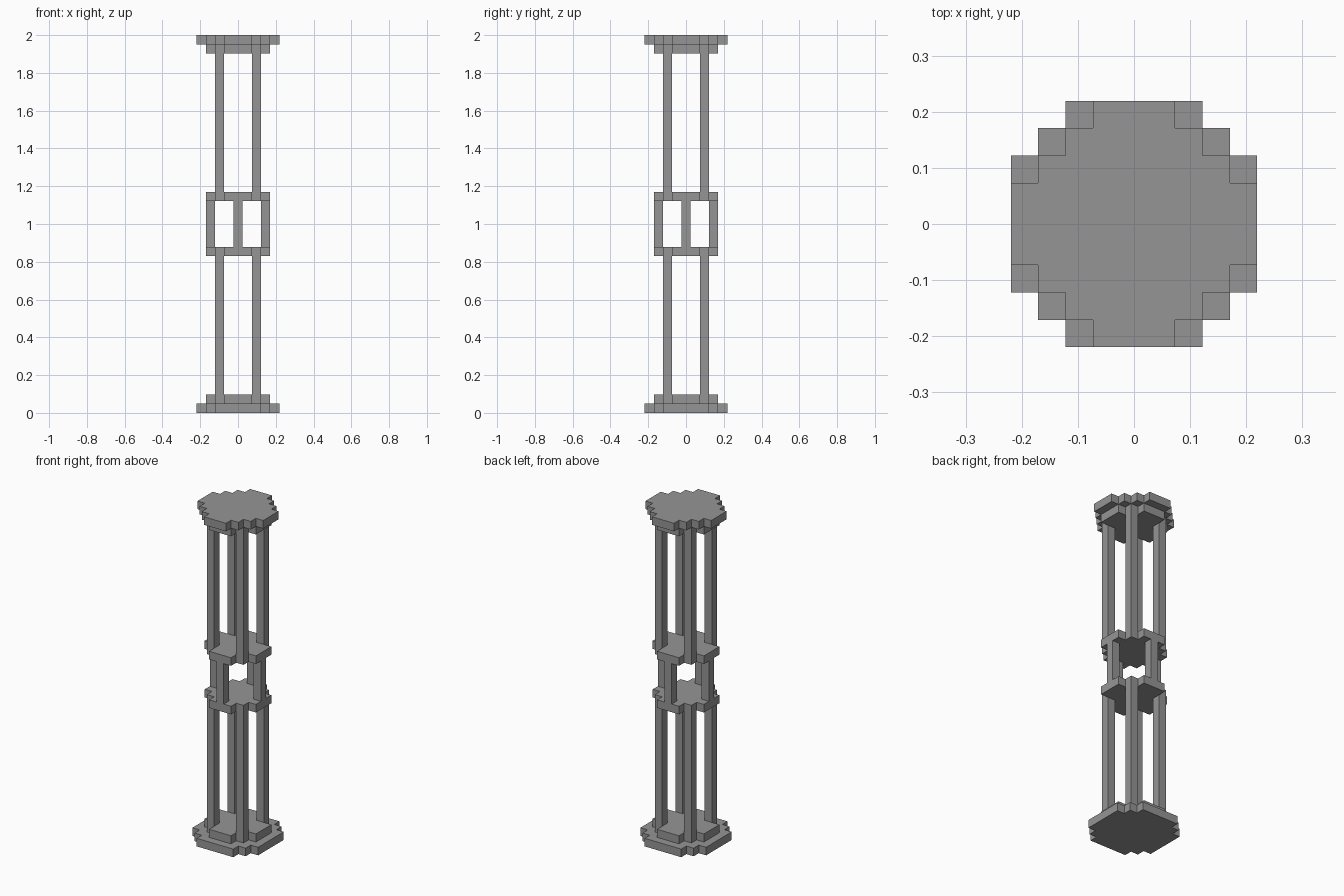
import bpy, bmesh

if "Cube" in bpy.data.objects:
    bpy.data.objects.remove(bpy.data.objects["Cube"])

U = 2 / 41  # one block; the model is 41 blocks tall

# Dark grey for every part
grey = bpy.data.materials.new("dark_grey")
grey.diffuse_color = (0.3, 0.3, 0.3, 1)
grey.use_nodes = True
grey.node_tree.nodes["Principled BSDF"].inputs["Base Color"].default_value = grey.diffuse_color


def link(name, bm):
    bmesh.ops.recalc_face_normals(bm, faces=bm.faces[:])
    mesh = bpy.data.meshes.new(name)
    bm.to_mesh(mesh)
    bm.free()
    mesh.materials.append(grey)
    bpy.context.collection.objects.link(bpy.data.objects.new(name, mesh))


def plate(name, corners, z0, z1):
    """Stepped disc: one quadrant's outer corners, turned four times, extruded."""
    quarter = [corners[0]]
    for (ax, ay), (bx, by) in zip(corners, corners[1:]):
        quarter += [(bx, ay), (bx, by)]
    outline = []
    for _ in range(4):
        outline += quarter
        quarter = [(-y, x) for x, y in quarter]
    bm = bmesh.new()
    face = bm.faces.new([bm.verts.new((x * U, y * U, z0 * U)) for x, y in outline])
    ext = bmesh.ops.extrude_face_region(bm, geom=[face], use_keep_orig=True)
    top = [v for v in ext["geom"] if isinstance(v, bmesh.types.BMVert)]
    bmesh.ops.translate(bm, verts=top, vec=(0, 0, (z1 - z0) * U))
    link(name, bm)


def post(name, x, y, z0, z1):
    """Square post one block wide."""
    bm = bmesh.new()
    bmesh.ops.create_cube(bm, size=1)
    bmesh.ops.scale(bm, verts=bm.verts, vec=(U, U, (z1 - z0) * U))
    bmesh.ops.translate(bm, verts=bm.verts, vec=(x * U, y * U, (z0 + z1) / 2 * U))
    link(name, bm)


BASE = [(4.5, 2.5), (3.5, 3.5), (2.5, 4.5)]
CAP = [(4.5, 1.5), (3.5, 2.5), (2.5, 3.5), (1.5, 4.5)]
COLLAR = [(3.5, 1.5), (2.5, 2.5), (1.5, 3.5)]

# Foot and cap discs with their smaller collars
plate("base_disc", BASE, 0, 1)
plate("base_collar", COLLAR, 1, 2)
plate("cap_collar", COLLAR, 39, 40)
plate("cap_disc", CAP, 40, 41)

# Plates of the middle cage
plate("cage_floor", COLLAR, 17, 18)
plate("cage_roof", COLLAR, 23, 24)

# Long posts at the diagonals, short cage posts on the axes
for x in (-2, 2):
    for y in (-2, 2):
        post("lower_post", x, y, 2, 17)
        post("upper_post", x, y, 24, 39)
for x, y in ((3, 0), (-3, 0), (0, 3), (0, -3)):
    post("cage_post", x, y, 18, 23)
